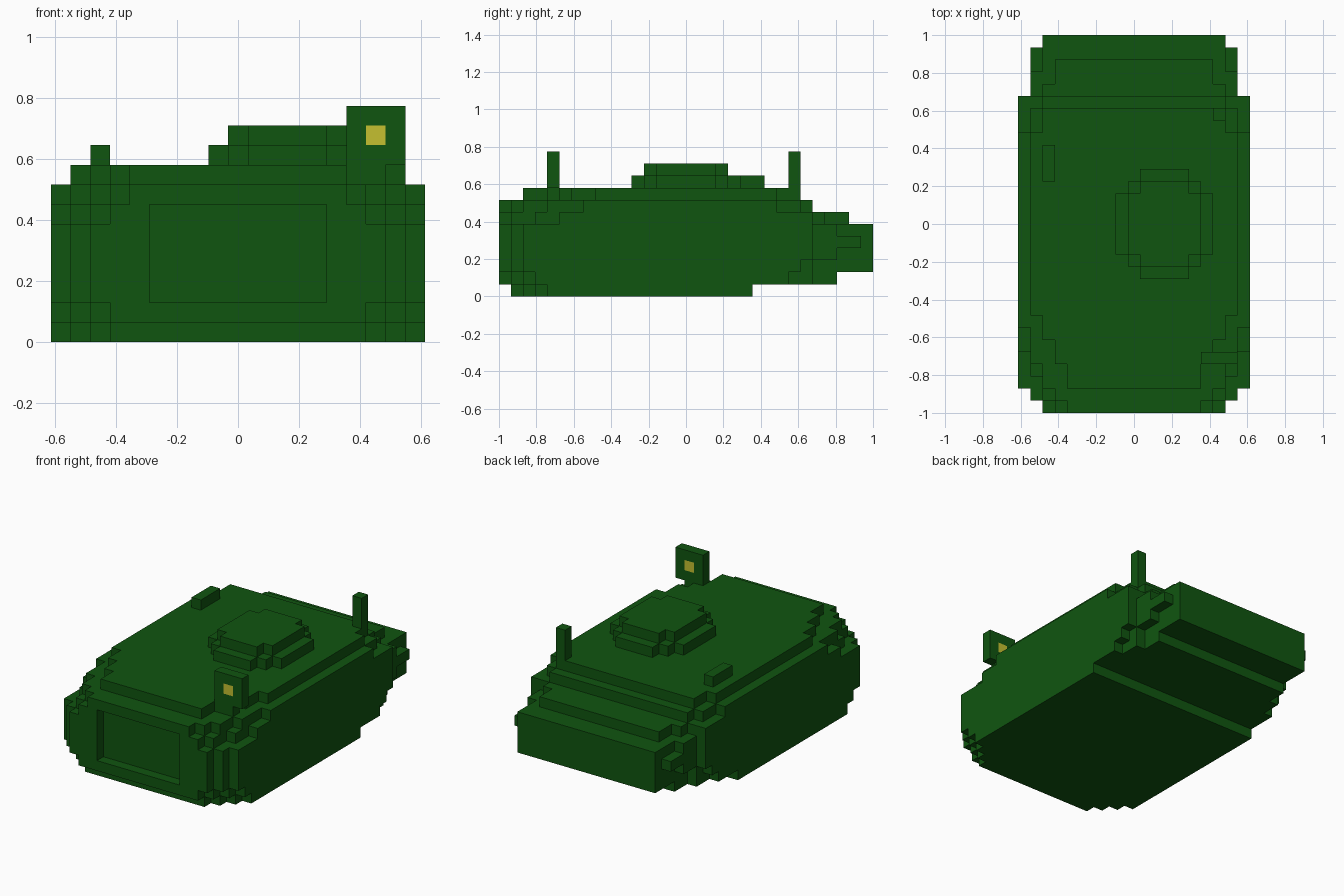
import bpy, bmesh
from mathutils import Vector

if "Cube" in bpy.data.objects:
    bpy.data.objects.remove(bpy.data.objects["Cube"])

U = 2 / 31          # edge of one block
NX, NY = 19, 31     # footprint in blocks


def material(name, colour):
    m = bpy.data.materials.new(name)
    m.use_nodes = True
    m.diffuse_color = colour
    m.node_tree.nodes["Principled BSDF"].inputs["Base Color"].default_value = colour
    return m


GREEN = material("dark green", (0.0050, 0.0910, 0.0050, 1))
YELLOW = material("yellow", (0.56, 0.53, 0.03, 1))


def box(x0, x1, y0, y1, z0, z1):
    """Set of block cells in a half-open range."""
    return {(i, j, k) for i in range(x0, x1) for j in range(y0, y1) for k in range(z0, z1)}


DIRS = [Vector(d) for d in ((1, 0, 0), (-1, 0, 0), (0, 1, 0), (0, -1, 0), (0, 0, 1), (0, 0, -1))]


def build(name, cells, spots=()):
    """Skin the cells with their outer faces; cells in spots are yellow."""
    bm = bmesh.new()
    for c in sorted(cells):
        mid = Vector(c) + Vector((0.5, 0.5, 0.5))
        for d in DIRS:
            if tuple(int(v) for v in Vector(c) + d) in cells:
                continue
            a = Vector((d.y, d.z, d.x)) / 2
            b = d.cross(a)
            corners = [mid + d / 2 + s * a + t * b for s, t in ((-1, -1), (1, -1), (1, 1), (-1, 1))]
            f = bm.faces.new([bm.verts.new(((p.x - NX / 2) * U, (p.y - NY / 2) * U, p.z * U))
                              for p in corners])
            f.material_index = 1 if c in spots else 0
    bmesh.ops.remove_doubles(bm, verts=bm.verts, dist=1e-4)
    # merge coplanar squares into large flat faces
    bmesh.ops.dissolve_limit(bm, angle_limit=0.01, verts=bm.verts, edges=bm.edges,
                             delimit={'MATERIAL'})
    me = bpy.data.meshes.new(name)
    bm.to_mesh(me)
    bm.free()
    me.materials.append(GREEN)
    if spots:
        me.materials.append(YELLOW)
    ob = bpy.data.objects.new(name, me)
    bpy.context.scene.collection.objects.link(ob)
    return ob


# Hull layers, bottom to top: front start and rear end of each column,
# counted inward from the side (the last entry repeats to the middle)
BODY = ([2, 1, 0], [26, 28, 31])
LAYERS = [
    ([4, 3, 2, 1], [21]),
    ([3, 2, 1, 0], [24, 26, 28]),
    ([2, 1, 0], [25, 26, 31]),
    BODY, BODY, BODY,
    ([5, 3, 1, 0], [26, 26, 27, 29]),
    ([7, 4, 2, 1, 0], [23, 25, 26]),
    ([99, 8, 6, 4, 2], [0, 23, 25]),
]
hull = set()
for k, (front, rear) in enumerate(LAYERS):
    for i in range(NX):
        n = min(i, NX - 1 - i)
        hull |= box(i, i + 1, front[min(n, len(front) - 1)], rear[min(n, len(rear) - 1)], k, k + 1)

# recessed front panel and small rear side lugs
hull -= box(5, 14, 0, 1, 2, 7)
hull |= box(1, 2, 28, 30, 4, 5) | box(17, 18, 28, 30, 4, 5)
build("hull", hull)

# two-step rounded hatch
build("roof_hatch",
      box(8, 16, 13, 18, 9, 10) | box(9, 15, 12, 19, 9, 10) | box(10, 14, 11, 20, 9, 10)
      | box(9, 15, 13, 18, 10, 11) | box(10, 14, 12, 19, 10, 11))

# upright plate with a yellow centre, on a short stem
build("front_plate", box(15, 18, 4, 5, 9, 12) | box(16, 17, 4, 5, 8, 9), {(16, 4, 10)})

# rear post and roof rail
build("rear_post", box(16, 17, 24, 25, 9, 12))
build("roof_rail", box(2, 3, 19, 22, 9, 10))
